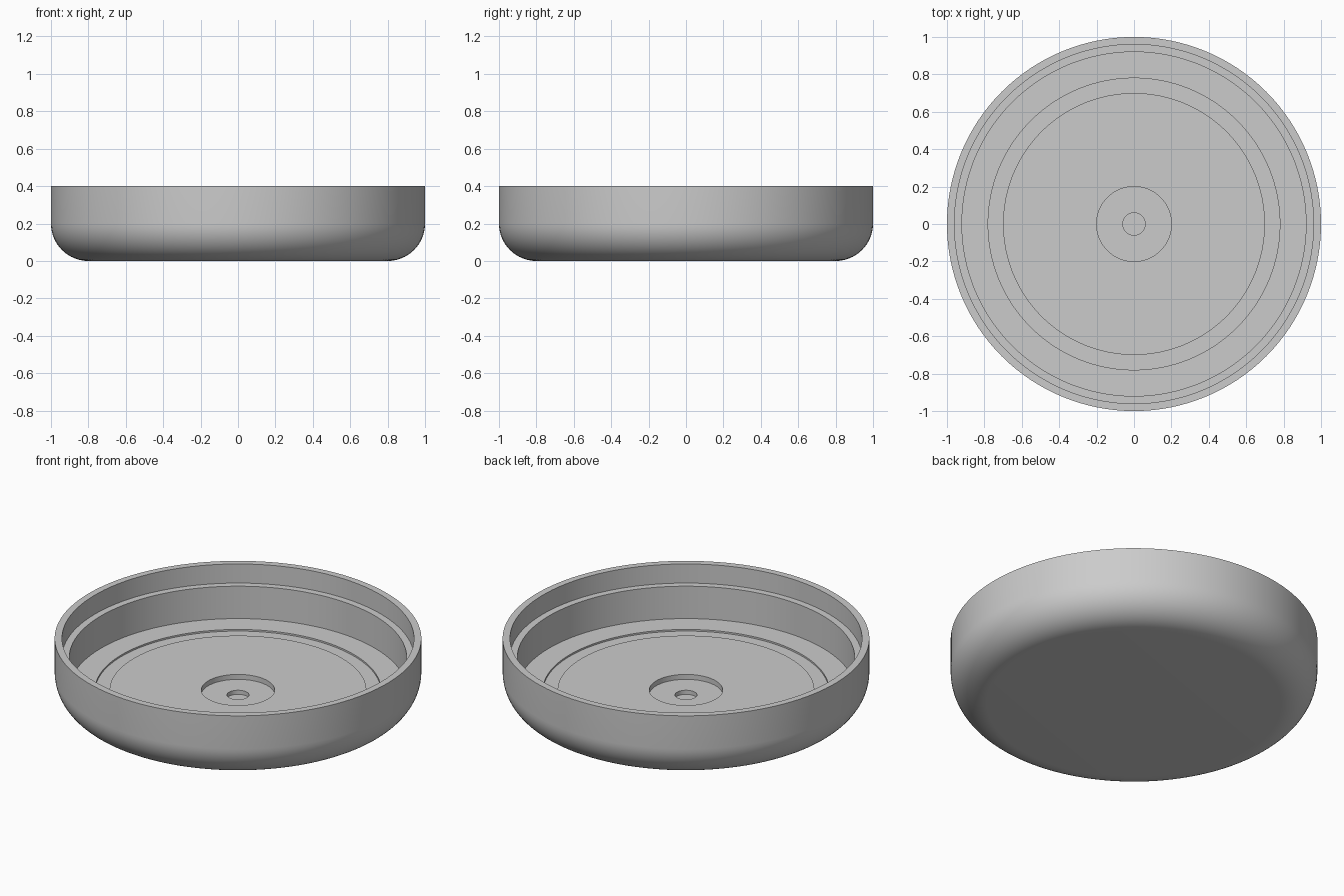
import bpy
import bmesh
from math import sin, cos, pi, radians

cube = bpy.data.objects.get("Cube")
if cube:
    bpy.data.objects.remove(cube, do_unlink=True)

SEGMENTS = 128
FILLET = 0.2
FILLET_STEPS = 16

# Single plain material
grey = bpy.data.materials.new("light_grey")
grey.use_nodes = True
colour = (0.6, 0.6, 0.6, 1)
grey.diffuse_color = colour
grey.node_tree.nodes["Principled BSDF"].inputs["Base Color"].default_value = colour


def lathe(name, profile):
    """Spin an (r, z) profile about z; both ends lie on the axis."""
    bm = bmesh.new()
    verts = [bm.verts.new((r, 0, z)) for r, z in profile]
    edges = [bm.edges.new(pair) for pair in zip(verts, verts[1:])]
    bmesh.ops.spin(bm, geom=verts + edges, cent=(0, 0, 0), axis=(0, 0, 1),
                   angle=2 * pi, steps=SEGMENTS, use_merge=True)
    bmesh.ops.remove_doubles(bm, verts=bm.verts, dist=0.0001)
    bmesh.ops.recalc_face_normals(bm, faces=bm.faces)
    mesh = bpy.data.meshes.new(name)
    bm.to_mesh(mesh)
    bm.free()
    mesh.materials.append(grey)
    obj = bpy.data.objects.new(name, mesh)
    bpy.context.collection.objects.link(obj)
    return obj


# Flat base with a rounded lower edge
angles = [pi / 2 * i / FILLET_STEPS for i in range(FILLET_STEPS + 1)]
outside = [(0, 0)] + [(1 - FILLET + FILLET * sin(a), FILLET - FILLET * cos(a))
                      for a in angles]

# Rim, inner ledge, floor with a shallow ring groove, stepped centre recess
floor = 0.09
inside = [
    (1, 0.4), (0.96, 0.4),
    (0.96, 0.285), (0.92, 0.285),
    (0.92, floor), (0.78, floor),
    (0.78, floor - 0.01), (0.7, floor - 0.01),
    (0.7, floor), (0.2, floor),
    (0.2, 0.06), (0.06, 0.06),
    (0.06, 0.035), (0, 0.035),
]

dish = lathe("round_dish", outside + inside)

# Smooth curved walls, crisp corners
bpy.ops.object.select_all(action="DESELECT")
dish.select_set(True)
bpy.context.view_layer.objects.active = dish
bpy.ops.object.shade_smooth_by_angle(angle=radians(30))
